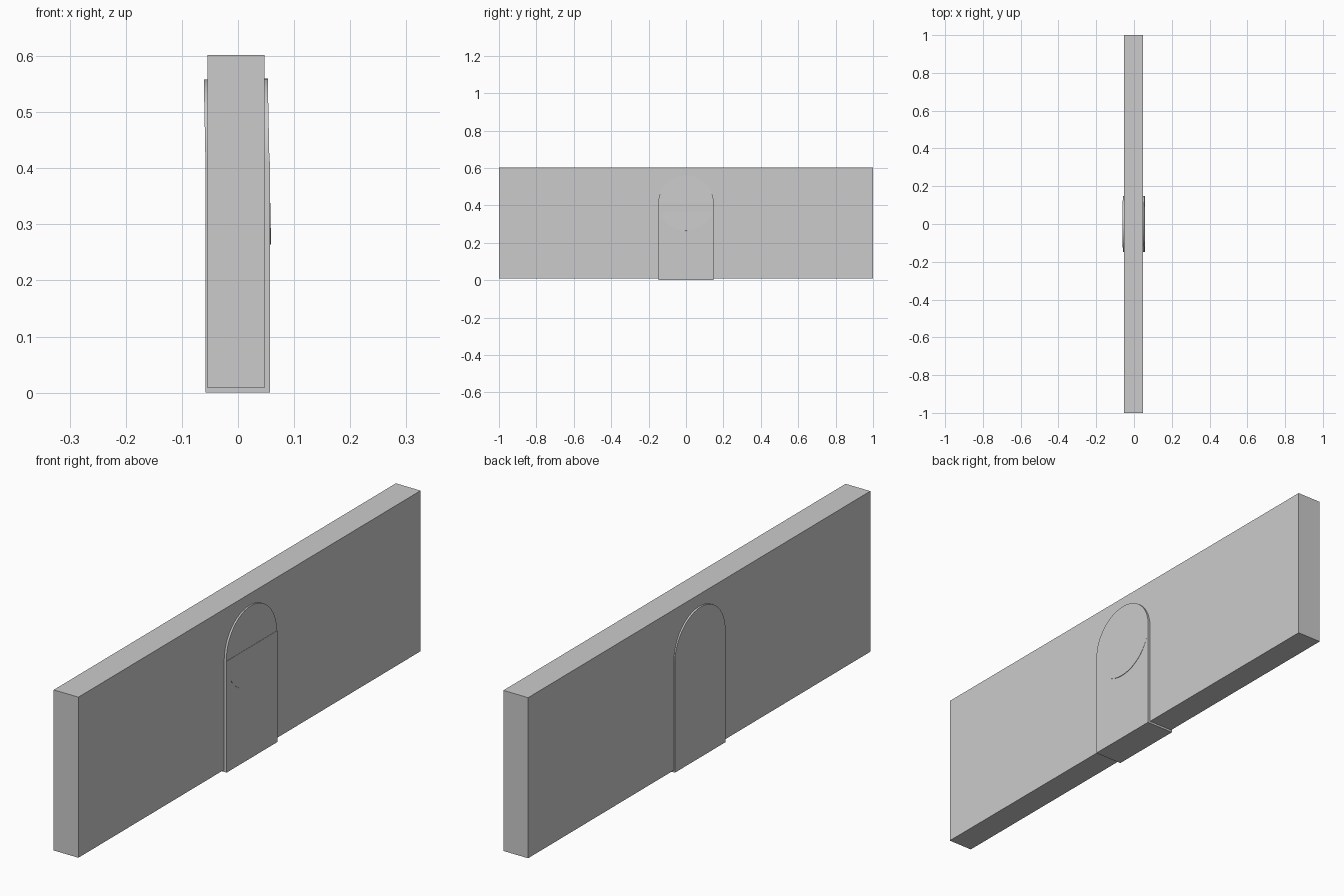
import bpy, math

if "Cube" in bpy.data.objects:
    bpy.data.objects.remove(bpy.data.objects["Cube"])


def box(name, x0, x1, y0, y1, z0, z1):
    bpy.ops.mesh.primitive_cube_add(size=1, location=((x0 + x1) / 2, (y0 + y1) / 2, (z0 + z1) / 2))
    ob = bpy.context.object
    ob.name = name
    ob.scale = (x1 - x0, y1 - y0, z1 - z0)
    bpy.ops.object.transform_apply(location=False, rotation=False, scale=True)
    return ob


# long wall slab
box("wall", -0.054, 0.047, -1.0, 1.0, 0.008, 0.602)

# straight lower part of the doorway
box("door_block", -0.058, 0.057, -0.148, 0.148, 0.0, 0.412)

# round door top: a disc through the wall, tilted slightly
bpy.ops.mesh.primitive_cylinder_add(vertices=48, radius=0.148, depth=0.114,
                                    location=(-0.001, 0.0, 0.411),
                                    rotation=(0, math.pi / 2 - 0.02, 0))
arch = bpy.context.object
arch.name = "door_arch"
bpy.ops.object.shade_smooth_by_angle(angle=math.radians(30))
